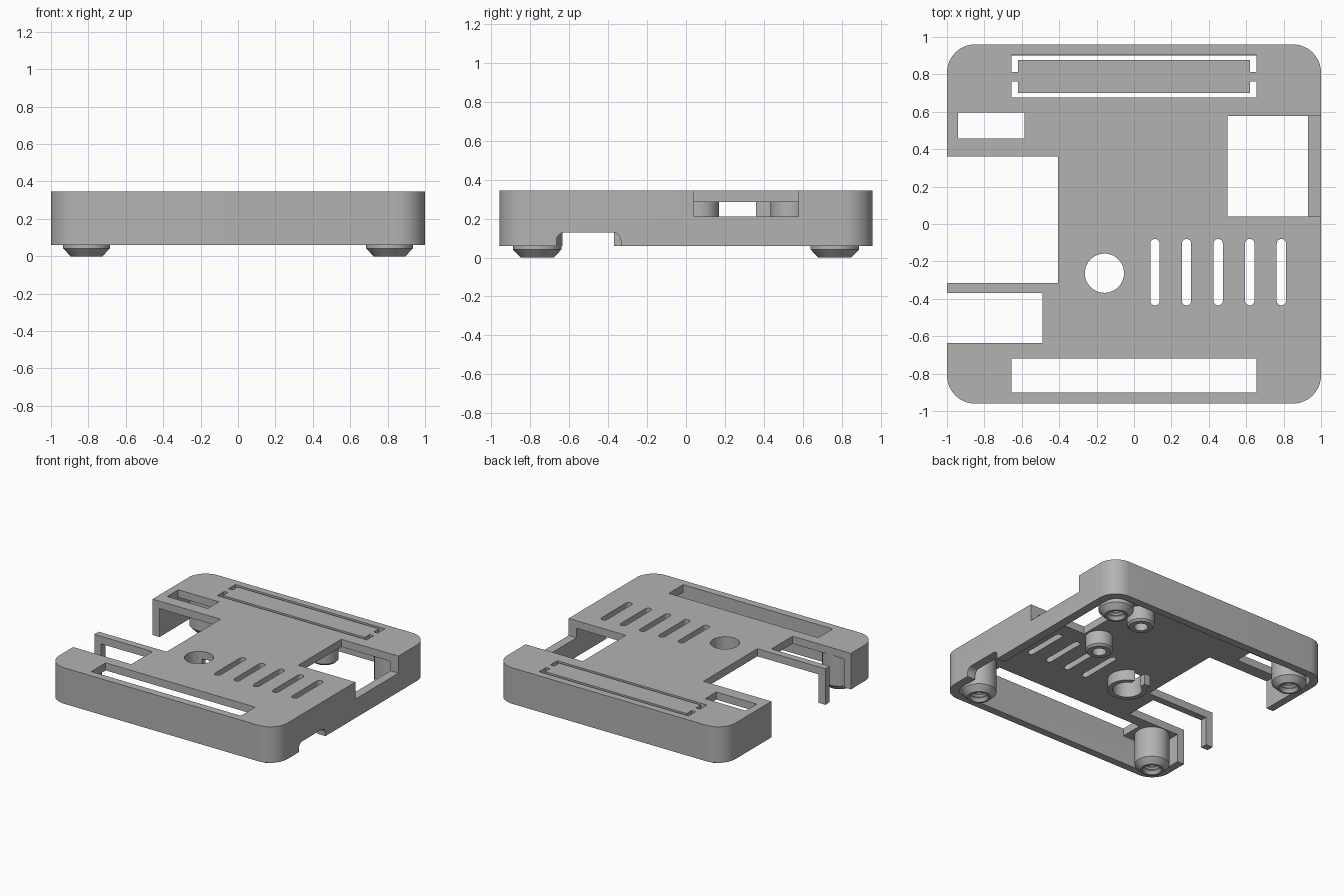
import bpy, bmesh, math
from mathutils import Matrix

if "Cube" in bpy.data.objects:
    bpy.data.objects.remove(bpy.data.objects["Cube"], do_unlink=True)

mat = bpy.data.materials.new("plain grey plastic")
mat.use_nodes = True
GREY = (0.45, 0.45, 0.45, 1)
mat.diffuse_color = GREY
mat.node_tree.nodes["Principled BSDF"].inputs["Base Color"].default_value = GREY

BOTTOM, UNDER, TOP = 0.06, 0.285, 0.345   # wall foot, plate underside, plate top


def to_object(name, bm):
    bmesh.ops.recalc_face_normals(bm, faces=bm.faces)
    mesh = bpy.data.meshes.new(name)
    bm.to_mesh(mesh)
    bm.free()
    mesh.materials.append(mat)
    ob = bpy.data.objects.new(name, mesh)
    bpy.context.collection.objects.link(ob)
    return ob


def prism(name, x0, x1, y0, y1, z0, z1, r=0, steps=10):
    """Upright block, with rounded vertical edges when r is given."""
    bm = bmesh.new()
    pts = []
    corners = [(x1, y1, -1, -1), (x0, y1, 1, -1), (x0, y0, 1, 1), (x1, y0, -1, 1)]
    for q, (x, y, sx, sy) in enumerate(corners):
        for i in range(steps + 1 if r else 1):
            a = math.pi / 2 * (q + i / steps)
            pts.append((x + sx * r + r * math.cos(a), y + sy * r + r * math.sin(a))
                       if r else (x, y))
    face = bm.faces.new([bm.verts.new((x, y, z0)) for x, y in pts])
    ext = bmesh.ops.extrude_face_region(bm, geom=[face])
    verts = [v for v in ext["geom"] if isinstance(v, bmesh.types.BMVert)]
    bmesh.ops.translate(bm, verts=verts, vec=(0, 0, z1 - z0))
    return to_object(name, bm)


def lathe(name, profile, x, y, sides=40):
    """Revolve a closed (radius, z) profile around an upright axis."""
    bm = bmesh.new()
    rings = []
    for i in range(sides):
        a = math.tau * i / sides
        rings.append([bm.verts.new((x + r * math.cos(a), y + r * math.sin(a), z))
                      for r, z in profile])
    n = len(profile)
    for i in range(sides):
        a, b = rings[i], rings[(i + 1) % sides]
        for j in range(n):
            k = (j + 1) % n
            bm.faces.new((a[j], b[j], b[k], a[k]))
    return to_object(name, bm)


def cylinder(name, x, y, r, z0, z1):
    bm = bmesh.new()
    bmesh.ops.create_cone(bm, cap_ends=True, segments=48, radius1=r, radius2=r, depth=z1 - z0,
                          matrix=Matrix.Translation((x, y, (z0 + z1) / 2)))
    return to_object(name, bm)


def cut(target, cutter):
    mod = target.modifiers.new("cut", 'BOOLEAN')
    mod.operation = 'DIFFERENCE'
    mod.solver = 'EXACT'
    mod.object = cutter
    bpy.context.view_layer.objects.active = target
    bpy.ops.object.modifier_apply(modifier=mod.name)
    bpy.data.objects.remove(cutter, do_unlink=True)


def smooth(ob):
    bpy.ops.object.select_all(action='DESELECT')
    ob.select_set(True)
    bpy.context.view_layer.objects.active = ob
    bpy.ops.object.shade_smooth_by_angle(angle=math.radians(30))


# Hollow lid shell
shell = prism("lid_shell", -1, 1, -0.96, 0.96, BOTTOM, TOP, 0.15)
cut(shell, prism("hollow", -0.94, 0.93, -0.9, 0.9, -0.1, UNDER, 0.09))

# Rectangular openings: x0, x1, y0, y1, lowest z
openings = [
    (-1.1, -0.405, -0.315, 0.36, -0.1),    # large side opening
    (-1.1, -0.49, -0.635, -0.37, -0.1),    # small side opening
    (-0.94, -0.585, 0.457, 0.595, 0.2),    # small window
    (0.5, 1.1, 0.04, 0.578, 0.21),         # connector opening
    (-0.655, 0.655, -0.9, -0.72, 0.2),     # front slot
    (-0.655, 0.655, 0.675, 0.7, 0.2),      # panel groove, front
    (-0.655, 0.655, 0.878, 0.903, 0.2),    # panel groove, back
]
for box in openings:
    cut(shell, prism("opening", *box, 0.5))

# Groove ends around the back panel
for side in (-1, 1):
    x0, x1 = sorted((side * 0.62, side * 0.655))
    cut(shell, prism("groove_end", x0, x1, 0.69, 0.762, 0.2, 0.5))
    cut(shell, prism("groove_end", x0, x1, 0.814, 0.89, 0.2, 0.5))

# Vent slots and round button hole
for i in range(5):
    x = 0.112 + 0.169 * i
    cut(shell, prism("vent", x - 0.025, x + 0.025, -0.435, -0.08, 0.2, 0.5, 0.0249, 6))
cut(shell, cylinder("button_hole", -0.158, -0.263, 0.105, 0.2, 0.5))

# Arched cable notch in the right wall, rounded at its top corners
notch = prism("notch", -0.13, 0.2, -0.667, -0.335, 0.8, 1.1, 0.045)
notch.data.transform(Matrix.Rotation(math.pi / 2, 4, 'Y'))
notch.data.transform(Matrix.Translation((0, 0, 0)))
cut(shell, notch)
smooth(shell)

# Threaded corner posts ending in tapered feet
thread = []
for i in range(7):
    z = 0.012 + 0.026 * i
    thread += [(0.062, z), (0.05, z + 0.013)]
post = [(0.0005, UNDER + 0.01), (0.125, UNDER + 0.01), (0.125, 0.042), (0.085, 0),
        (0.068, 0)] + thread + [(0.05, 0.2), (0.0005, 0.2)]
for xn, x in (("right", -0.81), ("left", 0.81)):
    for yn, y in (("front", -0.765), ("back", 0.765)):
        smooth(lathe(f"{yn}_{xn}_foot_post", post, x, y))

# Small screw bosses under the plate
boss = [(0.0005, UNDER + 0.01), (0.1, UNDER + 0.01), (0.1, 0.18), (0.085, 0.165),
        (0.05, 0.165), (0.05, 0.25), (0.0005, 0.25)]
for name, y in (("front_screw_boss", 0.07), ("back_screw_boss", 0.535)):
    smooth(lathe(name, boss, 0.385, y))

# Split collar around the button hole, with its stop tab
collar = lathe("button_collar", [(0.105, 0.2), (0.142, 0.2), (0.142, UNDER + 0.01),
                                 (0.105, UNDER + 0.01)], -0.158, -0.263)
cut(collar, prism("collar_gap", -0.2, -0.116, -0.25, -0.05, 0.1, UNDER))
smooth(collar)
prism("collar_tab", -0.25, -0.2, -0.165, -0.12, 0.2, UNDER + 0.01)
